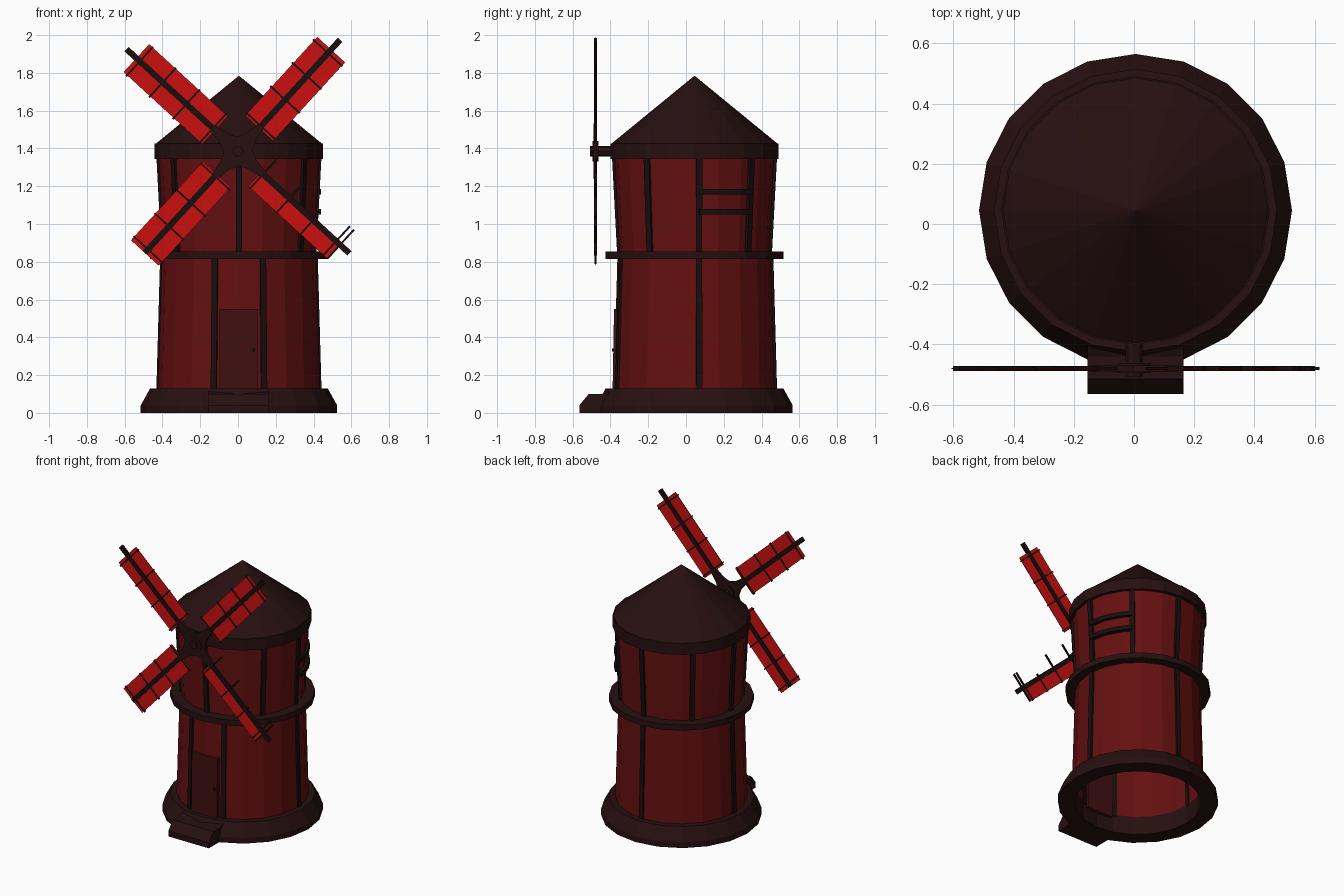
import bpy, bmesh
from math import sin, cos, radians, pi
from mathutils import Vector

cube = bpy.data.objects.get("Cube")
if cube:
    bpy.data.objects.remove(cube, do_unlink=True)


def material(name, color):
    m = bpy.data.materials.new(name)
    m.use_nodes = True
    m.diffuse_color = (*color, 1)
    m.node_tree.nodes["Principled BSDF"].inputs["Base Color"].default_value = (*color, 1)
    return m


SAIL = material("bright red", (0.6, 0.005, 0.005))
WALL = material("dark red", (0.13, 0.005, 0.005))
DOOR = material("maroon", (0.05, 0.005, 0.005))
TRIM = material("dark brown", (0.02, 0.005, 0.005))
BEAM = material("near black", (0.01, 0.004, 0.004))

AXIS = Vector((0.005, 0.045, 0))   # tower axis
HUB = Vector((0, -0.48, 1.385))    # rotor centre
UP = Vector((0, 0, 1))
BACK = Vector((0, 1, 0))
SIDES = 20


def build(name, verts, faces, mat):
    mesh = bpy.data.meshes.new(name)
    mesh.from_pydata(verts, [], faces)
    bm = bmesh.new()
    bm.from_mesh(mesh)
    bmesh.ops.remove_doubles(bm, verts=bm.verts, dist=1e-5)
    bmesh.ops.recalc_face_normals(bm, faces=bm.faces)
    bm.to_mesh(mesh)
    bm.free()
    mesh.materials.append(mat)
    obj = bpy.data.objects.new(name, mesh)
    bpy.context.collection.objects.link(obj)
    return obj


def radial(deg):
    return Vector((cos(radians(deg)), sin(radians(deg)), 0))


def lathe(name, profile, mat, start=90, sweep=360, sides=SIDES):
    """Turn a closed (radius, height) profile about the tower axis."""
    n = len(profile)
    verts = [AXIS + radial(start + sweep * i / sides) * r + UP * z
             for i in range(sides + 1) for r, z in profile]
    faces = [(i * n + j, i * n + (j + 1) % n, (i + 1) * n + (j + 1) % n, (i + 1) * n + j)
             for i in range(sides) for j in range(n)]
    if sweep < 360:
        faces += [tuple(range(n)), tuple(range(sides * n, sides * n + n))]
    return build(name, verts, faces, mat)


def prism(name, outline, lo, hi, origin, a, b, c, mat):
    """Extrude an outline in the a-b plane from lo to hi along c."""
    n = len(outline)
    verts = [origin + a * p + b * q + c * d for d in (lo, hi) for p, q in outline]
    faces = [tuple(range(n)), tuple(range(n, 2 * n))]
    faces += [(i, (i + 1) % n, n + (i + 1) % n, n + i) for i in range(n)]
    return build(name, verts, faces, mat)


def on_tower(name, outline, lo, hi, angle, mat):
    """Prism whose outline is (distance from axis, height) at an angle."""
    out = radial(angle)
    return prism(name, outline, lo, hi, AXIS, out, UP, UP.cross(out), mat)


def rect(p0, p1, q0, q1):
    return [(p0, q0), (p1, q0), (p1, q1), (p0, q1)]


# Tower shell, rings and roof
lathe("base_ring", [(0.41, 0), (0.52, 0), (0.52, 0.04), (0.47, 0.13), (0.41, 0.13)], TRIM)
lathe("lower_wall", [(0.428, 0.12), (0.408, 0.83), (0.393, 0.83), (0.413, 0.12)], WALL)
lathe("upper_wall", [(0.398, 0.84), (0.425, 1.36), (0.41, 1.36), (0.383, 0.84)], WALL)
lathe("middle_ring", [(0.385, 0.815), (0.47, 0.815), (0.47, 0.855), (0.385, 0.855)], TRIM)
lathe("roof_rim", [(0.40, 1.345), (0.446, 1.345), (0.446, 1.425), (0.40, 1.425)], TRIM)
lathe("roof_cone", [(0.44, 1.425), (0, 1.785), (0, 1.77), (0.41, 1.425)], TRIM)

# Upright timbers
for angle in (-108, -72, 3.4, 88, 178):
    on_tower("lower_timber", [(0.405, 0.12), (0.437, 0.12), (0.417, 0.83), (0.385, 0.83)],
             -0.016, 0.016, angle, BEAM)
for angle in (-144, -90, -36, 3.4, 45, 88, 135, 178):
    on_tower("upper_timber", [(0.375, 0.83), (0.409, 0.83), (0.437, 1.36), (0.403, 1.36)],
             -0.016, 0.016, angle, BEAM)

# Curved rails between two timbers
for z in (1.065, 1.17):
    lathe("curved_rail", rect(0.39, 0.436, z - 0.015, z + 0.015), BEAM, 3.4, 41.6, 4)

# Door, knob and doorstep
on_tower("door", [(0.38, 0.1), (0.434, 0.1), (0.426, 0.55), (0.38, 0.55)], -0.103, 0.1, -90, DOOR)
on_tower("door_knob", rect(0.42, 0.438, 0.325, 0.34), 0.072, 0.085, -90, BEAM)
on_tower("doorstep", [(0.42, 0), (0.61, 0), (0.61, 0.04), (0.56, 0.1), (0.485, 0.1),
                      (0.425, 0.125)], -0.16, 0.16, -90, TRIM)


def rotor_part(name, outline, half, angle, mat):
    """Plate in the rotor plane; outline is (distance from hub, sideways)."""
    along = Vector((cos(radians(angle)), 0, sin(radians(angle))))
    return prism(name, outline, -half, half, HUB, along, along.cross(BACK), BACK, mat)


# Sails: the lower one on the +x side has lost half of its cloth
for k in range(4):
    angle = 47.5 + 90 * k
    torn = k == 3
    tip = 0.73 if k == 2 else 0.80
    rotor_part("sail_spar", rect(0.05, tip, -0.016, 0.016), 0.008, angle, BEAM)
    rotor_part("sail_cloth", rect(0.165, 0.73, -0.1, 0 if torn else 0.1), 0.002, angle, SAIL)
    for r in (0.18, 0.37, 0.54, 0.705):
        side = 0.03 if torn and r == 0.54 else 0.108
        rotor_part("sail_bar", rect(r - 0.005, r + 0.005, -0.104, side), 0.005, angle, BEAM)
    if torn:
        rotor_part("sail_end_bar", rect(0.728, 0.738, -0.1, 0.108), 0.005, angle, BEAM)
    # Flared arm from hub to spar
    rotor_part("hub_arm", [(0, 0), (0.055, -0.055), (0.1, -0.033), (0.18, -0.02),
                           (0.18, 0.02), (0.1, 0.033), (0.055, 0.055)], 0.01, angle, TRIM)


# Hub disc and axle
def rod(name, radius, lo, hi, sides):
    ring = [(radius * cos(2 * pi * i / sides), radius * sin(2 * pi * i / sides))
            for i in range(sides)]
    return prism(name, ring, lo, hi, HUB, Vector((1, 0, 0)), UP, BACK, TRIM)


rod("hub_disc", 0.055, -0.015, 0.018, 12)
rod("axle", 0.028, -0.027, 0.14, 8)
